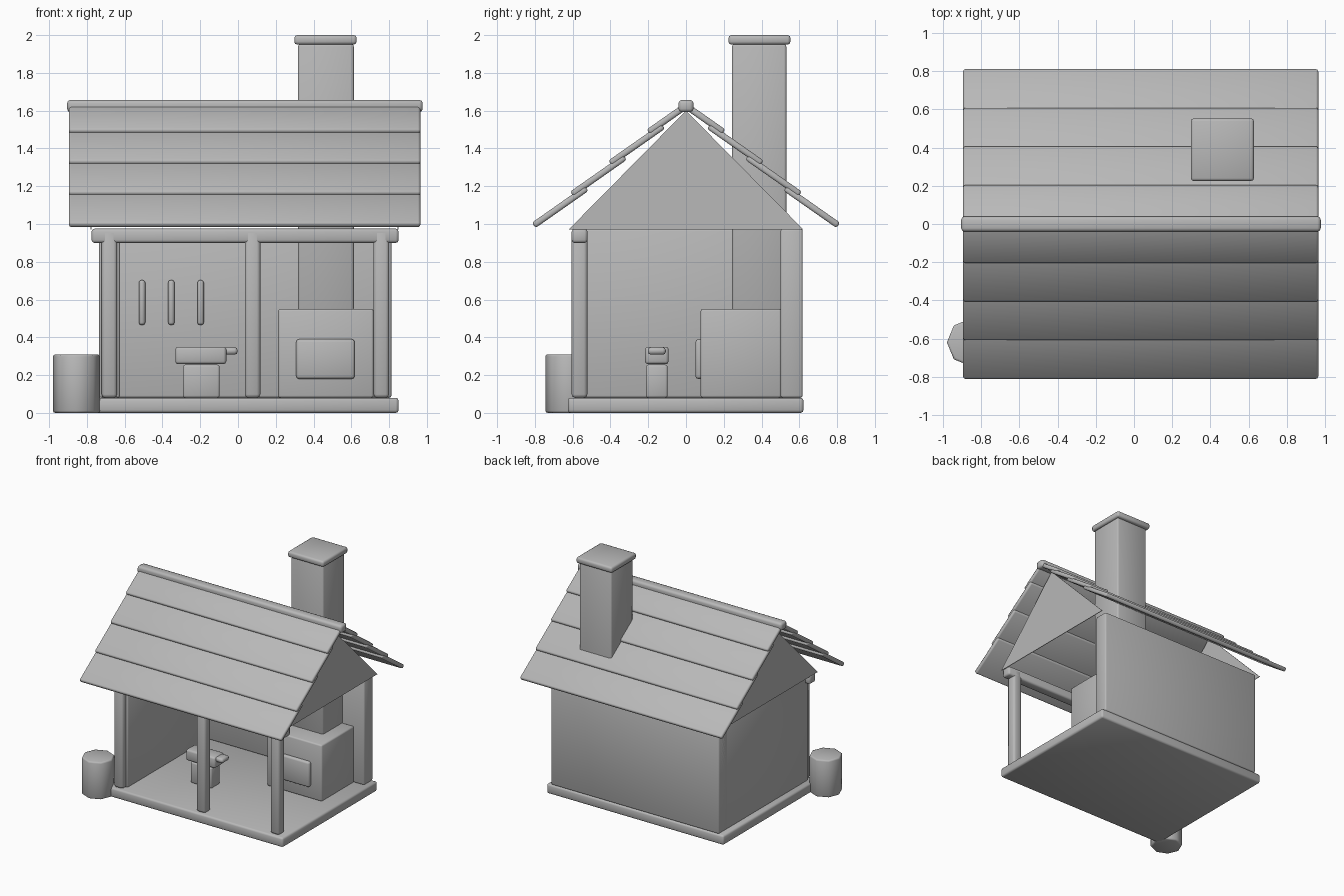
import bpy
import bmesh
from math import radians, cos, tan
from mathutils import Matrix

if "Cube" in bpy.data.objects:
    bpy.data.objects.remove(bpy.data.objects["Cube"], do_unlink=True)

# One plain mid grey for everything
clay = bpy.data.materials.new("mid_grey")
clay.use_nodes = True
GREY = (0.48, 0.48, 0.48, 1)
clay.diffuse_color = GREY
clay.node_tree.nodes["Principled BSDF"].inputs["Base Color"].default_value = GREY


def finish(name, bm, bevel=0.0, smooth=True):
    """Turn a bmesh into an object with soft bevelled edges."""
    bmesh.ops.recalc_face_normals(bm, faces=bm.faces)
    for f in bm.faces:
        f.smooth = smooth
    mesh = bpy.data.meshes.new(name)
    bm.to_mesh(mesh)
    bm.free()
    mesh.materials.append(clay)
    ob = bpy.data.objects.new(name, mesh)
    bpy.context.collection.objects.link(ob)
    if bevel:
        mod = ob.modifiers.new("soft_edges", 'BEVEL')
        mod.width = bevel
        mod.segments = 2
        mod.limit_method = 'ANGLE'
        mod.angle_limit = radians(60)


def box(name, x, y, z, bevel=0.012):
    """Bevelled box from (min, max) ranges."""
    bm = bmesh.new()
    bmesh.ops.create_cube(bm, size=1)
    spans = (x, y, z)
    for v in bm.verts:
        v.co = [lo + (c + 0.5) * (hi - lo) for c, (lo, hi) in zip(v.co, spans)]
    finish(name, bm, bevel)


# Floor and walls
box("floor", (-0.78, 0.85), (-0.625, 0.622), (0, 0.08), 0.015)
box("back_wall", (-0.735, 0.812), (0.5, 0.618), (0.08, 0.975))
box("left_wall", (-0.735, -0.625), (-0.56, 0.61), (0.08, 0.975))

# Front posts and the beam they carry
for i, x in enumerate((-0.681, 0.077, 0.759)):
    box(f"front_post_{i + 1}", (x - 0.041, x + 0.041), (-0.605, -0.522), (0.08, 0.97), 0.018)
box("front_beam", (-0.775, 0.85), (-0.605, -0.522), (0.9, 0.975), 0.015)

# Thin gable triangles
for name, x in (("left_gable", -0.78), ("right_gable", 0.845)):
    bm = bmesh.new()
    tri = [bm.verts.new((x, y, z)) for y, z in ((-0.62, 0.972), (0.62, 0.972), (0, 1.6))]
    face = bm.faces.new(tri)
    ext = bmesh.ops.extrude_face_region(bm, geom=[face])["geom"]
    moved = [v for v in ext if isinstance(v, bmesh.types.BMVert)]
    bmesh.ops.translate(bm, verts=moved, vec=(0.005, 0, 0))
    finish(name, bm, smooth=False)

# Overlapping roof boards, four on each slope
PITCH = radians(35)
for side, label in ((-1, "front"), (1, "back")):
    for i in range(4):
        run = 0.28 if i < 3 else 0.19
        low_y, low_z = 0.806 - 0.2025 * i, 0.993 + 0.1645 * i
        centre = (0.035, side * (low_y - run / 2), low_z + run / 2 * tan(PITCH))
        bm = bmesh.new()
        bmesh.ops.create_cube(bm, size=1)
        bmesh.ops.scale(bm, verts=bm.verts, vec=(1.86, run / cos(PITCH), 0.034))
        bmesh.ops.transform(bm, verts=bm.verts, matrix=Matrix.Translation(centre)
                            @ Matrix.Rotation(-side * PITCH, 4, 'X'))
        finish(f"{label}_roof_board_{i + 1}", bm, 0.012)
box("ridge_cap", (-0.905, 0.978), (-0.04, 0.04), (1.592, 1.657), 0.018)

# Forge with its mouth and chimney
box("forge", (0.213, 0.718), (0.077, 0.505), (0.08, 0.55))
box("forge_mouth", (0.308, 0.618), (0.05, 0.09), (0.18, 0.39), 0.015)
box("chimney", (0.318, 0.613), (0.244, 0.531), (0.54, 1.952))
box("chimney_cap", (0.298, 0.628), (0.225, 0.553), (1.95, 2.0), 0.015)

# Anvil on its block
box("anvil_block", (-0.292, -0.097), (-0.212, -0.097), (0.08, 0.255))
box("anvil_body", (-0.332, -0.062), (-0.217, -0.092), (0.258, 0.35), 0.015)
box("anvil_horn", (-0.075, -0.002), (-0.202, -0.107), (0.308, 0.348), 0.016)

# Tools hanging on the back wall
for i in range(3):
    x = -0.508 + 0.155 * i
    box(f"hanging_tool_{i + 1}", (x - 0.017, x + 0.017), (0.472, 0.504), (0.465, 0.703), 0.014)

# Eight-sided barrel beside the porch
bm = bmesh.new()
bmesh.ops.create_cone(bm, cap_ends=True, segments=8, radius1=0.125, radius2=0.125, depth=0.31,
                      matrix=Matrix.Translation((-0.855, -0.62, 0.155)))
finish("barrel", bm, 0.012)
